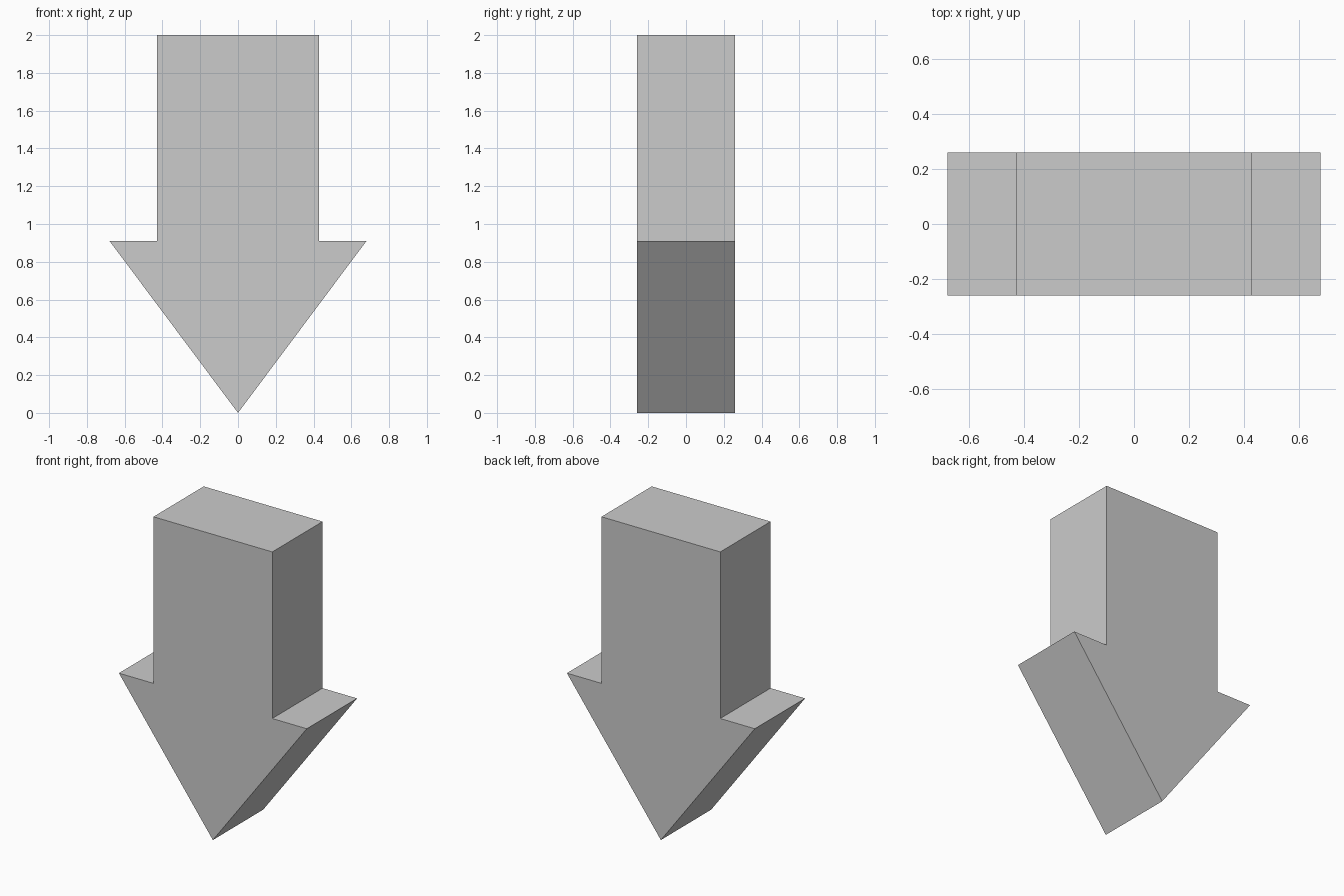
import bpy
import bmesh

# Remove the default object
cube = bpy.data.objects.get("Cube")
if cube:
    bpy.data.objects.remove(cube, do_unlink=True)

# Plain grey material
grey = bpy.data.materials.new("plain grey")
grey.use_nodes = True
colour = (0.6, 0.6, 0.6, 1.0)
grey.diffuse_color = colour
grey.node_tree.nodes["Principled BSDF"].inputs["Base Color"].default_value = colour

# Arrow outline: right half from the tip up, then mirrored
DEPTH = 0.52
half = [(0.68, 0.91), (0.43, 0.91), (0.43, 2.0)]
outline = [(0.0, 0.0)] + half + [(-x, z) for x, z in reversed(half)]

# Extrude the outline from front to back
bm = bmesh.new()
front = bm.faces.new([bm.verts.new((x, -DEPTH / 2, z)) for x, z in outline])
result = bmesh.ops.extrude_face_region(bm, geom=[front], use_keep_orig=True)
back_verts = [g for g in result["geom"] if isinstance(g, bmesh.types.BMVert)]
bmesh.ops.translate(bm, verts=back_verts, vec=(0, DEPTH, 0))
bmesh.ops.recalc_face_normals(bm, faces=bm.faces)

mesh = bpy.data.meshes.new("down_arrow")
bm.to_mesh(mesh)
bm.free()
mesh.materials.append(grey)
arrow = bpy.data.objects.new("down_arrow", mesh)
bpy.context.collection.objects.link(arrow)
